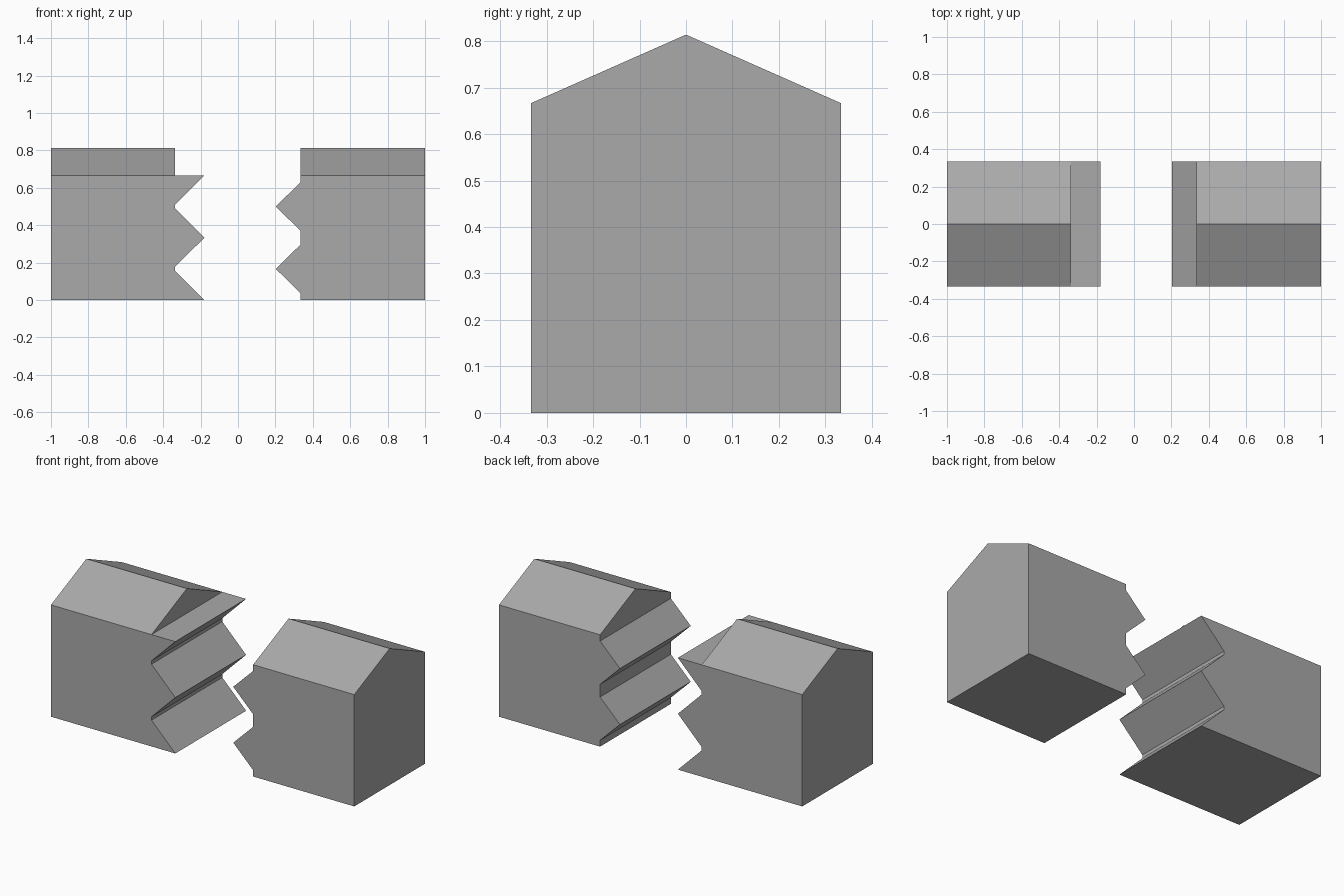
import bpy, bmesh

if "Cube" in bpy.data.objects:
    bpy.data.objects.remove(bpy.data.objects["Cube"])

HALF = 1 / 3      # half depth
WALL = 2 / 3      # wall height
RIDGE = 0.814     # roof ridge height

grey = bpy.data.materials.new("grey")
grey.diffuse_color = (0.4, 0.4, 0.4, 1)
grey.use_nodes = True
grey.node_tree.nodes["Principled BSDF"].inputs["Base Color"].default_value = grey.diffuse_color


def extrude_profile(name, points, offset):
    """Closed prism from a planar outline moved along offset."""
    bm = bmesh.new()
    face = bm.faces.new([bm.verts.new(p) for p in points])
    ext = bmesh.ops.extrude_face_region(bm, geom=[face], use_keep_orig=True)
    moved = [v for v in ext["geom"] if isinstance(v, bmesh.types.BMVert)]
    bmesh.ops.translate(bm, verts=moved, vec=offset)
    bmesh.ops.recalc_face_normals(bm, faces=bm.faces)
    mesh = bpy.data.meshes.new(name)
    bm.to_mesh(mesh)
    bm.free()
    mesh.materials.append(grey)
    obj = bpy.data.objects.new(name, mesh)
    bpy.context.collection.objects.link(obj)
    return obj


def block(name, outline):
    extrude_profile(name, [(x, -HALF, z) for x, z in outline], (0, 2 * HALF, 0))


def roof(name, x0, x1):
    gable = [(x0, -HALF, WALL), (x0, HALF, WALL), (x0, 0, RIDGE)]
    extrude_profile(name, gable, (x1 - x0, 0, 0))


# Left block: two notches cut between sharp teeth
left = [(-1, 0), (-0.18, 0)]
for mid in (WALL / 4, 3 * WALL / 4):
    left += [(-0.337, mid - 0.01), (-0.337, mid + 0.01), (-0.18, mid + WALL / 4)]
left.append((-1, WALL))
block("left_block", left)
roof("left_roof", -1, -0.337)

# Right block: two matching teeth
right = [(1, 0), (HALF, 0)]
for mid in (WALL / 4, 3 * WALL / 4):
    right += [(HALF, mid - 0.129), (0.202, mid), (HALF, mid + 0.129)]
right += [(HALF, WALL), (1, WALL)]
block("right_block", right)
roof("right_roof", HALF, 1)
